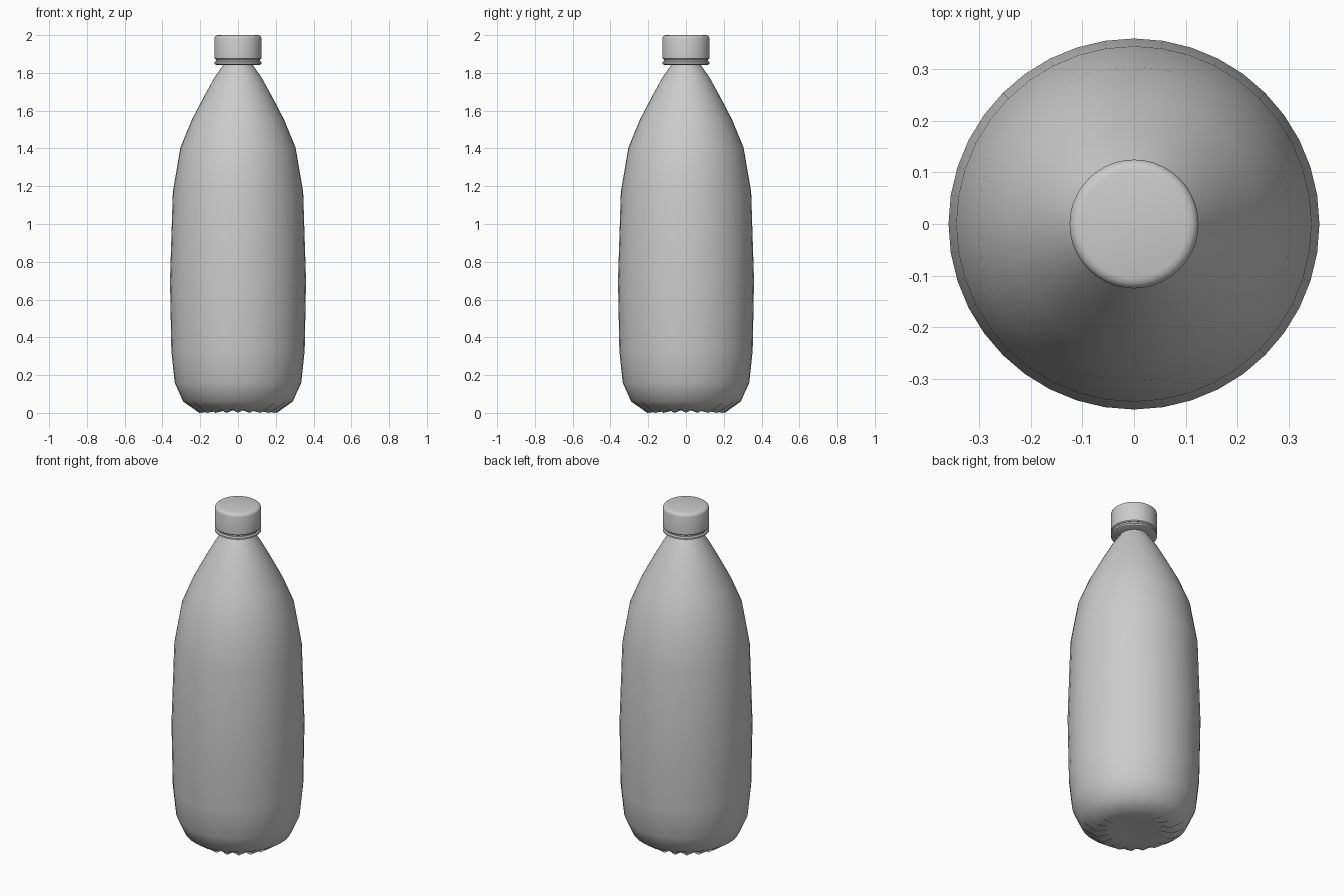
import bpy, bmesh
from math import cos, sin, pi, radians

if "Cube" in bpy.data.objects:
    bpy.data.objects.remove(bpy.data.objects["Cube"])


def lathe(name, profile, sides, angle, lift=None):
    """Spin (radius, z) points around z; lift(ring, side) offsets z for pleats."""
    bm = bmesh.new()
    rings = []
    for k, (r, z) in enumerate(profile):
        if r == 0:
            rings.append([bm.verts.new((0, 0, z))] * sides)
            continue
        ring = []
        for i in range(sides):
            a = 2 * pi * i / sides
            dz = lift(k, i) if lift else 0
            ring.append(bm.verts.new((r * cos(a), r * sin(a), z + dz)))
        rings.append(ring)
    for low, high in zip(rings, rings[1:]):
        for i in range(sides):
            j = (i + 1) % sides
            loop = list(dict.fromkeys((low[i], low[j], high[j], high[i])))
            bm.faces.new(loop)
    bmesh.ops.recalc_face_normals(bm, faces=bm.faces)
    mesh = bpy.data.meshes.new(name)
    bm.to_mesh(mesh)
    bm.free()
    obj = bpy.data.objects.new(name, mesh)
    bpy.context.collection.objects.link(obj)
    bpy.ops.object.select_all(action='DESELECT')
    obj.select_set(True)
    bpy.context.view_layer.objects.active = obj
    bpy.ops.object.shade_smooth_by_angle(angle=radians(angle))
    return obj


# Bottle body, with a pleated foot ring
body = [(0, 0.02), (0.13, 0.015), (0.205, 0), (0.29, 0.06), (0.335, 0.16),
        (0.353, 0.33), (0.36, 0.70), (0.345, 1.17), (0.305, 1.405),
        (0.245, 1.55), (0.18, 1.675), (0.125, 1.775), (0.09, 1.825),
        (0.08, 1.84), (0.08, 1.90), (0, 1.90)]
lathe("bottle_body", body, 40, 60,
      lambda k, i: 0.018 * (i % 2) if k == 2 else 0)

# Tamper ring below the cap
lathe("neck_ring", [(0, 1.843), (0.115, 1.843), (0.125, 1.848), (0.125, 1.857),
                    (0.118, 1.863), (0, 1.863)], 40, 40)

# Narrow band joining the ring to the cap
lathe("cap_band", [(0, 1.86), (0.117, 1.86), (0.117, 1.88), (0, 1.88)], 40, 40)

# Screw cap with a rounded top edge
lathe("cap", [(0, 1.872), (0.12, 1.872), (0.125, 1.877), (0.125, 1.982),
              (0.122, 1.991), (0.115, 1.997), (0.105, 2.0), (0, 2.0)], 40, 40)
